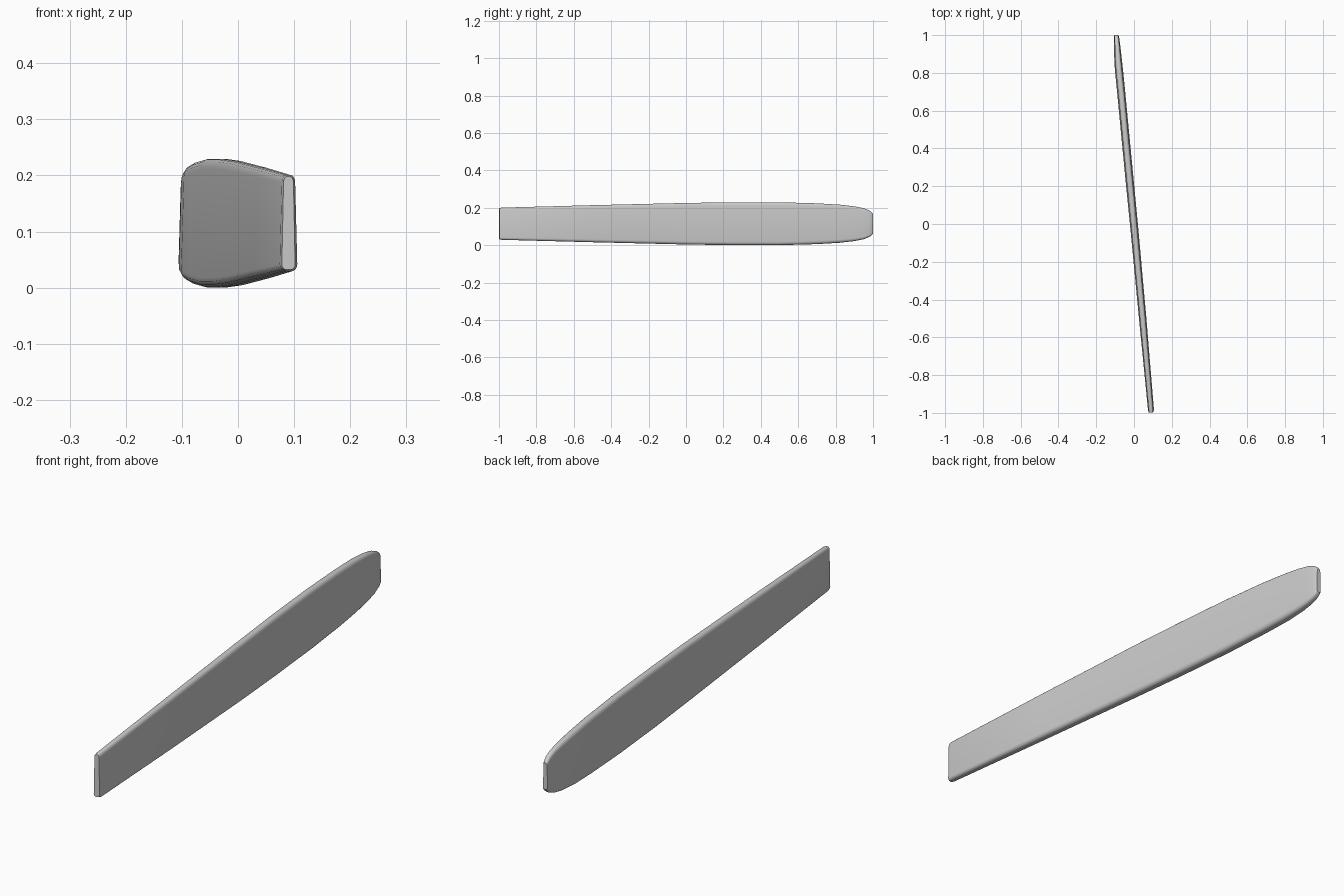
import bpy, bmesh, math

if "Cube" in bpy.data.objects:
    bpy.data.objects.remove(bpy.data.objects["Cube"])

ZC = 0.115  # mid height of the board

# stations along the length: y, left x, right x, half height
STATIONS = [
    (-0.998, 0.078, 0.102, 0.083),
    (-0.985, 0.074, 0.106, 0.086),
    (-0.50, 0.026, 0.066, 0.099),
    (0.00, -0.022, 0.021, 0.111),
    (0.25, -0.047, -0.003, 0.1145),
    (0.50, -0.071, -0.027, 0.1145),
    (0.70, -0.090, -0.046, 0.109),
    (0.82, -0.102, -0.058, 0.102),
    (0.90, -0.106, -0.067, 0.093),
    (0.95, -0.106, -0.073, 0.083),
    (0.98, -0.106, -0.077, 0.071),
    (0.994, -0.1055, -0.080, 0.060),
    (1.00, -0.104, -0.084, 0.052),
]


def section(y, xl, xr, h, corner=4):
    """Rounded rectangle, slightly thinner toward the top edge."""
    xc, w = (xl + xr) / 2, (xr - xl) / 2
    rx, rz = w * 0.75, w * 0.8
    pts = []
    for i, (sx, sz) in enumerate([(1, 1), (-1, 1), (-1, -1), (1, -1)]):
        for k in range(corner + 1):
            a = math.pi / 2 * (i + k / corner)
            dx = sx * (w - rx) + rx * math.cos(a)
            dz = sz * (h - rz) + rz * math.sin(a)
            dx *= 0.86 - 0.14 * dz / h
            # ends are cut square to the slanted axis at the front
            pts.append((xc + dx, y + 0.1 * dx * (1 - y) / 2, ZC + dz))
    return pts


# tapered board lofted through the stations
bm = bmesh.new()
rings = [[bm.verts.new(p) for p in section(*s)] for s in STATIONS]
for a, b in zip(rings, rings[1:]):
    n = len(a)
    for i in range(n):
        j = (i + 1) % n
        bm.faces.new((a[i], a[j], b[j], b[i]))
bm.faces.new(rings[0])
bm.faces.new(rings[-1])
bmesh.ops.recalc_face_normals(bm, faces=bm.faces)
mesh = bpy.data.meshes.new("tapered_board")
bm.to_mesh(mesh)
bm.free()
board = bpy.data.objects.new("tapered_board", mesh)
bpy.context.collection.objects.link(board)
bpy.context.view_layer.objects.active = board
board.select_set(True)
bpy.ops.object.shade_smooth_by_angle(angle=math.radians(35))
